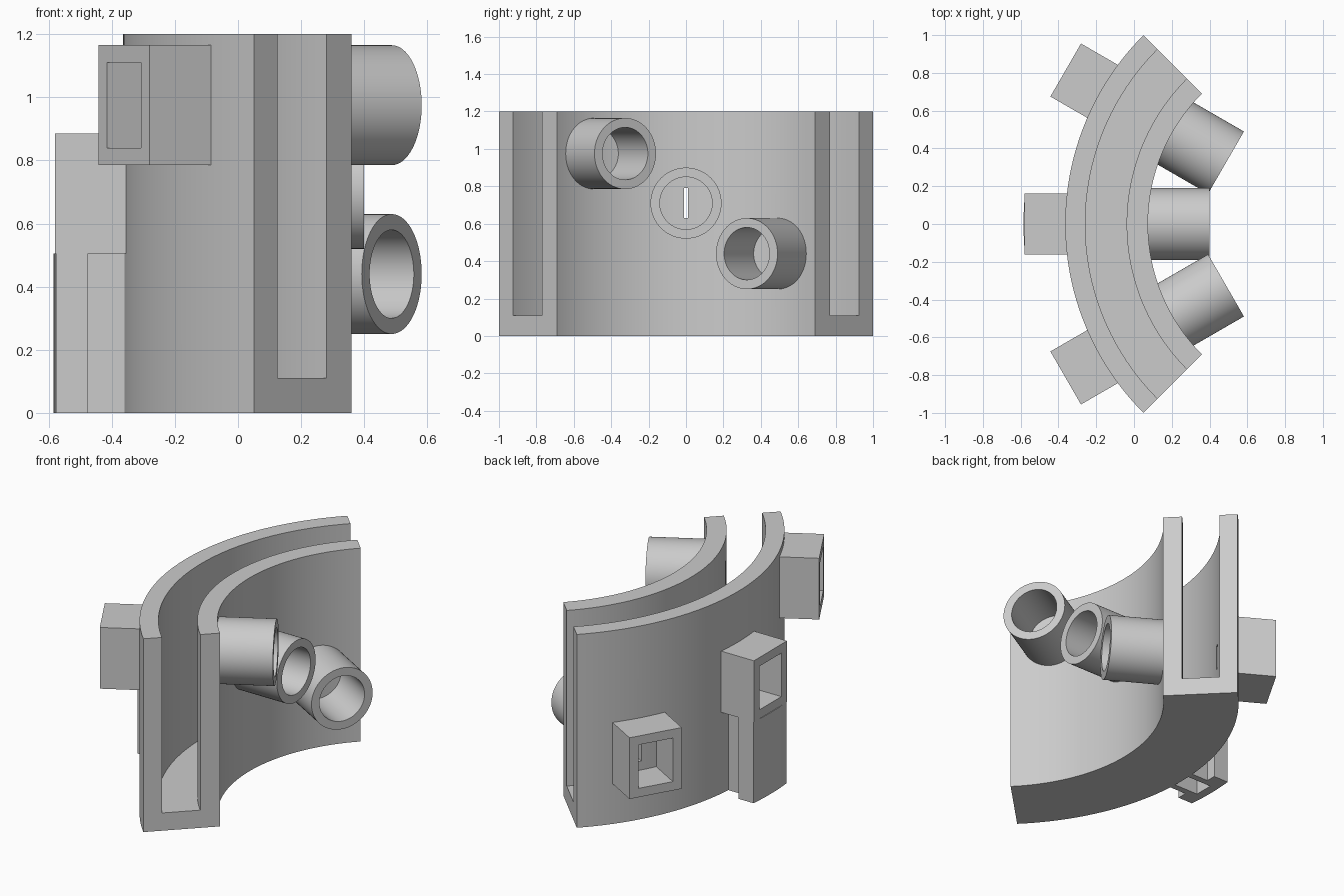
import bpy, bmesh, math
from mathutils import Matrix

cube = bpy.data.objects.get("Cube")
if cube:
    bpy.data.objects.remove(cube, do_unlink=True)

CX = 1.05                                   # axis of the curved wall
STATIONS = [("front", -30, 0.975, 0.975), ("middle", 0, 0.71, 0.695), ("rear", 30, 0.44, 0.44)]

grey = bpy.data.materials.new("plain grey")
grey.use_nodes = True
grey.diffuse_color = (0.6, 0.6, 0.6, 1)
grey.node_tree.nodes["Principled BSDF"].inputs["Base Color"].default_value = (0.6, 0.6, 0.6, 1)


def finish(bm, name):
    bmesh.ops.recalc_face_normals(bm, faces=bm.faces[:])
    mesh = bpy.data.meshes.new(name)
    bm.to_mesh(mesh)
    bm.free()
    obj = bpy.data.objects.new(name, mesh)
    bpy.context.collection.objects.link(obj)
    mesh.materials.append(grey)
    return obj


def select(obj):
    bpy.ops.object.select_all(action='DESELECT')
    obj.select_set(True)
    bpy.context.view_layer.objects.active = obj


def smooth(obj):
    select(obj)
    bpy.ops.object.shade_smooth_by_angle(angle=math.radians(30))


def polar(r, a, z):
    return (CX - r * math.cos(a), r * math.sin(a), z)


def place(bm, degrees, z):
    """Local x is the outward radius; turn it to the station on the wall."""
    m = Matrix.Translation((CX, 0, z)) @ Matrix.Rotation(math.pi - math.radians(degrees), 4, 'Z')
    bmesh.ops.transform(bm, matrix=m, verts=bm.verts[:])


def sleeve(name, outer, inner, r0, r1, degrees, z):
    """Hollow tube of any cross-section, laid along the radius."""
    bm = bmesh.new()
    loops = [[bm.verts.new((r, u, v)) for u, v in sec]
             for r, sec in ((r0, outer), (r1, outer), (r1, inner), (r0, inner))]
    n = len(outer)
    for k in range(4):
        a, b = loops[k], loops[(k + 1) % 4]
        for i in range(n):
            j = (i + 1) % n
            bm.faces.new((a[i], a[j], b[j], b[i]))
    place(bm, degrees, z)
    return finish(bm, name)


def circle(r, n=64):
    return [(r * math.cos(2 * math.pi * i / n), r * math.sin(2 * math.pi * i / n)) for i in range(n)]


def rect(w, h):
    return [(-w, -h), (w, -h), (w, h), (-w, h)]


# Curved wall with a deep groove: U profile swept through 90 degrees
profile = [(0.976, 0), (1.414, 0), (1.414, 1.2), (1.308, 1.2),
           (1.308, 0.11), (1.089, 0.11), (1.089, 1.2), (0.976, 1.2)]
bm = bmesh.new()
STEPS = 63
rings = [[bm.verts.new(polar(r, math.radians(-45 + 90 * s / STEPS), z)) for r, z in profile]
         for s in range(STEPS + 1)]
for a, b in zip(rings, rings[1:]):
    for i in range(8):
        j = (i + 1) % 8
        bm.faces.new((a[i], a[j], b[j], b[i]))
bm.faces.new(rings[0])
bm.faces.new(rings[-1])
wall = finish(bm, "grooved_wall")

# Narrow slits through both skins of the wall
for label, deg, z, _ in STATIONS:
    bm = bmesh.new()
    bmesh.ops.create_cube(bm, size=1)
    bmesh.ops.scale(bm, vec=(0.6, 0.024, 0.16), verts=bm.verts[:])
    bmesh.ops.translate(bm, vec=(1.2, 0, 0), verts=bm.verts[:])
    place(bm, deg, z)
    cutter = finish(bm, "slit_cutter")
    cutter.hide_render = True
    mod = wall.modifiers.new("slit", 'BOOLEAN')
    mod.operation = 'DIFFERENCE'
    mod.solver = 'EXACT'
    mod.object = cutter
    select(wall)
    bpy.ops.object.modifier_apply(modifier=mod.name)
    bpy.data.objects.remove(cutter, do_unlink=True)
smooth(wall)

# Round tubes on the inner side, square boxes on the outer side
for label, deg, z, box_z in STATIONS:
    smooth(sleeve(label + "_tube", circle(0.19), circle(0.14), 0.65, 0.982, deg, z))
    sleeve(label + "_box", rect(0.162, 0.19), rect(0.107, 0.135), 1.4, 1.63, deg, box_z)

# Hollow T-shaped foot under the middle box
half = [(1.4, 0.06), (1.4, 0.1), (1.525, 0.1), (1.525, 0.162)]
arc = [(1.635 * math.cos(t), 1.635 * math.sin(t)) for t in (0.0992 * (1 - i / 4) for i in range(9))]
plan = half + arc + [(x, -y) for x, y in reversed(half)] + [(1.58, -0.06), (1.58, 0.06)]
bm = bmesh.new()
face = bm.faces.new([bm.verts.new((x, y, 0)) for x, y in plan])
top = bmesh.ops.extrude_face_region(bm, geom=[face])["geom"]
bmesh.ops.translate(bm, vec=(0, 0, 0.505), verts=[g for g in top if isinstance(g, bmesh.types.BMVert)])
place(bm, 0, 0)
smooth(finish(bm, "middle_foot"))
